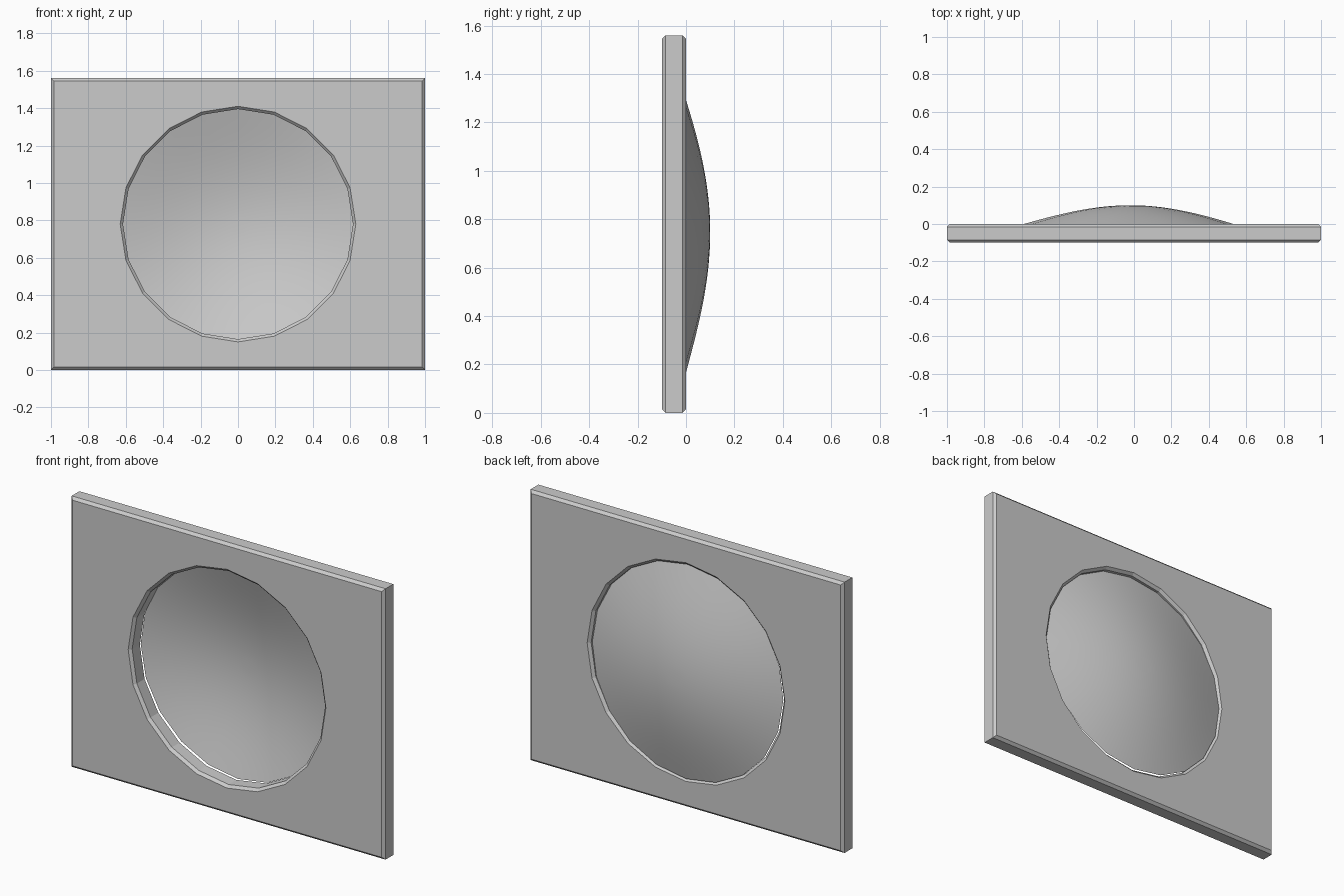
import bpy, bmesh, math

if "Cube" in bpy.data.objects:
    bpy.data.objects.remove(bpy.data.objects["Cube"])

W, H, D, C = 1.0, 1.56, 0.1, 0.015   # half width, height, thickness, chamfer
MID, R, SIDES = 0.78, 0.63, 20       # window centre height, radius, side count


def rectangle(y, inset):
    x, z0, z1 = W - inset, inset, H - inset
    return [(-x, y, z0), (x, y, z0), (x, y, z1), (-x, y, z1)]


def ring(y, r):
    return [(r * math.sin(2 * math.pi * i / SIDES), y,
             MID + r * math.cos(2 * math.pi * i / SIDES)) for i in range(SIDES)]


def loft(name, loops, cap_start=True, cap_end=True):
    bm = bmesh.new()
    rows = [[bm.verts.new(p) for p in loop] for loop in loops]
    for a, b in zip(rows, rows[1:]):
        n = len(a)
        for i in range(n):
            j = (i + 1) % n
            bm.faces.new((a[i], a[j], b[j], b[i]))
    if cap_start:
        bm.faces.new(rows[0])
    if cap_end:
        bm.faces.new(rows[-1])
    bmesh.ops.recalc_face_normals(bm, faces=bm.faces)
    mesh = bpy.data.meshes.new(name)
    bm.to_mesh(mesh)
    bm.free()
    obj = bpy.data.objects.new(name, mesh)
    bpy.context.collection.objects.link(obj)
    return obj


# Rectangular frame with chamfered front and back borders
frame = loft("window_frame", [rectangle(-D, C), rectangle(-D + C, 0),
                              rectangle(-C, 0), rectangle(0, C)])

# Twenty-sided hole with chamfered rims
cutter = loft("hole_cutter", [ring(-D - C, R + C), ring(-D + C, R - C),
                              ring(-C, R - C), ring(C, R + C)])
cut = frame.modifiers.new("hole", "BOOLEAN")
cut.operation = "DIFFERENCE"
cut.solver = "EXACT"
cut.object = cutter
bpy.context.view_layer.objects.active = frame
frame.select_set(True)
bpy.ops.object.modifier_apply(modifier=cut.name)
bpy.data.objects.remove(cutter)

# Thin bubble pane, bulging backwards and slightly tilted in the hole
STEPS = 16
loops = []
for k in range(STEPS):
    t = 1 - k / STEPS
    loops.append([(x, y - 0.015 * x - 0.026 * (z - MID), z) for x, y, z in
                  ring(-0.0165 + 0.116 * math.cos(t * math.pi / 2), t * (R - C))])
pane = loft("bubble_pane", loops, cap_start=False)
for poly in pane.data.polygons:
    poly.use_smooth = True
